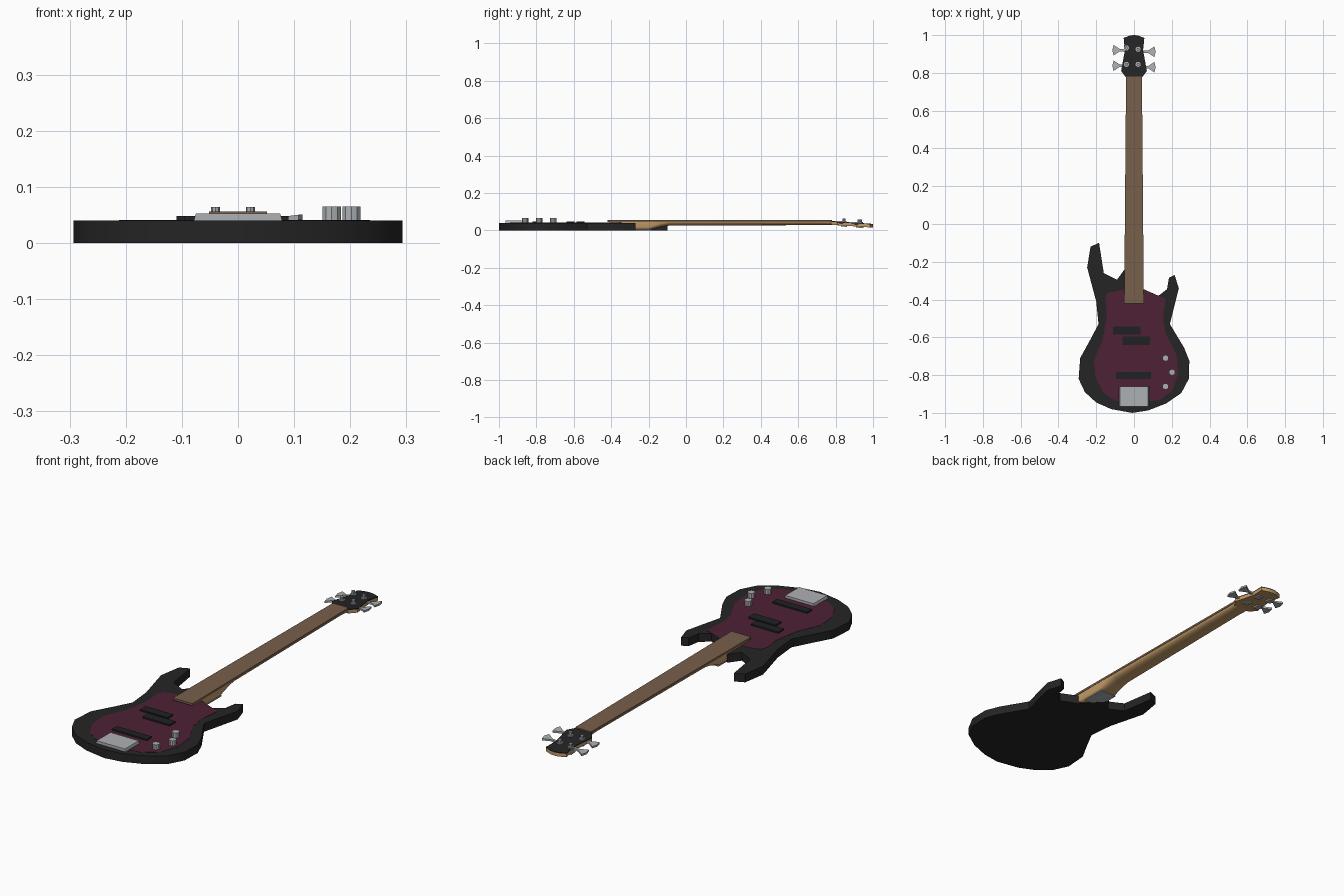
import bpy, bmesh, math

if "Cube" in bpy.data.objects:
    bpy.data.objects.remove(bpy.data.objects["Cube"])


def material(name, rgb):
    m = bpy.data.materials.new(name)
    m.diffuse_color = (*rgb, 1)
    m.use_nodes = True
    m.node_tree.nodes["Principled BSDF"].inputs["Base Color"].default_value = m.diffuse_color
    return m


BLACK = material("black lacquer", (0.018, 0.018, 0.018))
CHAR = material("black plastic", (0.014, 0.015, 0.016))
PURPLE = material("dark plum", (0.075, 0.015, 0.036))
BROWN = material("brown fretboard", (0.19, 0.115, 0.07))
WOOD = material("pale wood", (0.55, 0.33, 0.14))
METAL = material("grey metal", (0.42, 0.44, 0.46))


def finish(name, bm, mat, smooth=35):
    bmesh.ops.recalc_face_normals(bm, faces=bm.faces)
    me = bpy.data.meshes.new(name)
    bm.to_mesh(me)
    bm.free()
    ob = bpy.data.objects.new(name, me)
    bpy.context.collection.objects.link(ob)
    me.materials.append(mat)
    if smooth:
        bpy.ops.object.select_all(action='DESELECT')
        ob.select_set(True)
        bpy.context.view_layer.objects.active = ob
        bpy.ops.object.shade_smooth_by_angle(angle=math.radians(smooth))
    return ob


def prism(name, pts, z0, z1, mat, tilt=lambda x, y: 0, smooth=0):
    """Outline in x, y extruded from z0 to z1, optionally sheared in z."""
    bm = bmesh.new()
    rings = [[bm.verts.new((x, y, z + tilt(x, y))) for x, y in pts] for z in (z0, z1)]
    bm.faces.new(rings[0])
    bm.faces.new(rings[1])
    n = len(pts)
    for i in range(n):
        j = (i + 1) % n
        bm.faces.new((rings[0][i], rings[0][j], rings[1][j], rings[1][i]))
    return finish(name, bm, mat, smooth)


def rect(x0, x1, y0, y1):
    return [(x0, y0), (x1, y0), (x1, y1), (x0, y1)]


def knob(name, x, y, r, z0, z1, sides=10, r2=None):
    bm = bmesh.new()
    bmesh.ops.create_cone(bm, cap_ends=True, segments=sides, radius1=r,
                          radius2=r if r2 is None else r2, depth=z1 - z0)
    bmesh.ops.translate(bm, verts=bm.verts, vec=(x, y, (z0 + z1) / 2))
    return finish(name, bm, METAL)


# Body slab with two horns
prism("body", [
    (-.05, -.24), (-.09, -.295), (-.16, -.26), (-.185, -.10), (-.23, -.12),
    (-.248, -.23), (-.20, -.41), (-.188, -.53), (-.23, -.61), (-.285, -.71),
    (-.293, -.82), (-.26, -.89), (-.20, -.945), (-.12, -.98), (-.01, -1.0),
    (.075, -.987), (.17, -.95), (.25, -.895), (.29, -.82), (.293, -.725),
    (.265, -.655), (.19, -.53), (.215, -.43), (.237, -.34), (.215, -.27),
    (.185, -.285), (.175, -.345), (.13, -.38), (.05, -.345)], 0, .04, BLACK, smooth=35)

# Plum centre panel on the body top
prism("centre_panel", [
    (-.14, -.365), (-.05, -.345), (.05, -.345), (.13, -.38), (.168, -.395),
    (.155, -.50), (.168, -.58), (.225, -.69), (.235, -.79), (.205, -.88),
    (.14, -.93), (.0, -.95), (-.10, -.935), (-.165, -.89), (-.205, -.81),
    (-.212, -.72), (-.165, -.61), (-.143, -.48), (-.152, -.40)], .038, .041, PURPLE)

# Pickups
prism("pickup_upper", rect(-.11, .035, -.585, -.543), .04, .048, CHAR)
prism("pickup_lower", rect(-.06, .085, -.64, -.595), .04, .048, CHAR)
prism("pickup_bridge", rect(-.095, .09, -.82, -.783), .04, .048, CHAR)

# Bridge with slightly sloped sides
bm = bmesh.new()
bmesh.ops.create_cube(bm, size=1)
for v in bm.verts:
    top = v.co.z > 0
    v.co = (v.co.x * (.15 if top else .158), v.co.y * .105 - .913, .053 if top else .04)
finish("bridge", bm, METAL, 0)

# Control knobs
for i, (x, y) in enumerate([(.167, -.71), (.202, -.785), (.167, -.86)]):
    knob(f"control_knob_{i + 1}", x, y, .017, .04, .065)

# Neck: rounded sections, squarer and deeper at the heel
bm = bmesh.new()
rings = []
TOP, SEG = .048, 12
for y, w, zb, p in [(-.41, .049, .003, .3), (-.20, .049, .003, .3), (-.17, .049, .009, .45),
                    (-.13, .048, .019, .7), (-.09, .048, .025, .9),
                    (.72, .041, .028, .9), (.79, .041, .029, .6)]:
    ring = []
    for k in range(SEG + 1):
        c, s = math.cos(math.pi * k / SEG), abs(math.sin(math.pi * k / SEG))
        s = 0 if k in (0, SEG) else s
        ring.append(bm.verts.new((w * math.copysign(abs(c) ** p, c) if abs(c) > 1e-6 else 0,
                                  y, TOP - (TOP - zb) * s ** p)))
    rings.append(ring)
for a, b in zip(rings, rings[1:]):
    for k in range(SEG + 1):
        j = (k + 1) % (SEG + 1)
        bm.faces.new((a[k], a[j], b[j], b[k]))
bm.faces.new(rings[0])
bm.faces.new(rings[-1])
finish("neck", bm, WOOD)

# Fretboard and the metal plate under the heel
prism("fretboard", [(-.052, -.42), (.052, -.42), (.042, .78), (-.042, .78)], .046, .056, BROWN)
prism("heel_plate", rect(-.043, .043, -.30, -.185), .0005, .005, METAL)


# Headstock: wood core and black face, leaning back
def lean(x, y):
    return -.07 * (y - .78)


head = [(-.042, .775), (-.068, .81), (-.048, .92), (-.055, .985), (-.02, .998), (0, 1.0),
        (.02, .998), (.055, .985), (.048, .92), (.068, .81), (.042, .775)]
prism("headstock", head, .030, .046, WOOD, lean)
prism("headstock_face", head, .046, .050, BLACK, lean)

# Tuners: post, collar, shaft and fan-shaped key
tuners = [(-1, -.04, .932, .92), (-1, -.04, .845, .838), (1, .022, .925, .912), (1, .022, .845, .83)]
for i, (s, px, py, ky) in enumerate(tuners):
    z = .05 + lean(0, py)
    knob(f"tuner_collar_{i + 1}", px, py, .014, z - .002, z + .004)
    knob(f"tuner_post_{i + 1}", px, py, .008, z, z + .019, 8)
    fan = [(s * .045, ky - .006), (s * .075, ky - .006), (s * .108, ky - .028),
           (s * .115, ky), (s * .108, ky + .028), (s * .075, ky + .006), (s * .045, ky + .006)]
    prism(f"tuner_key_{i + 1}", fan, .035, .044, METAL,
          lambda x, y: lean(0, ky) + s * .12 * (abs(x) - .05) + .003)
    prism(f"tuner_housing_{i + 1}", rect(px - .014, px + .014, py - .016, py + .016),
          .024, .032, METAL, lean)
